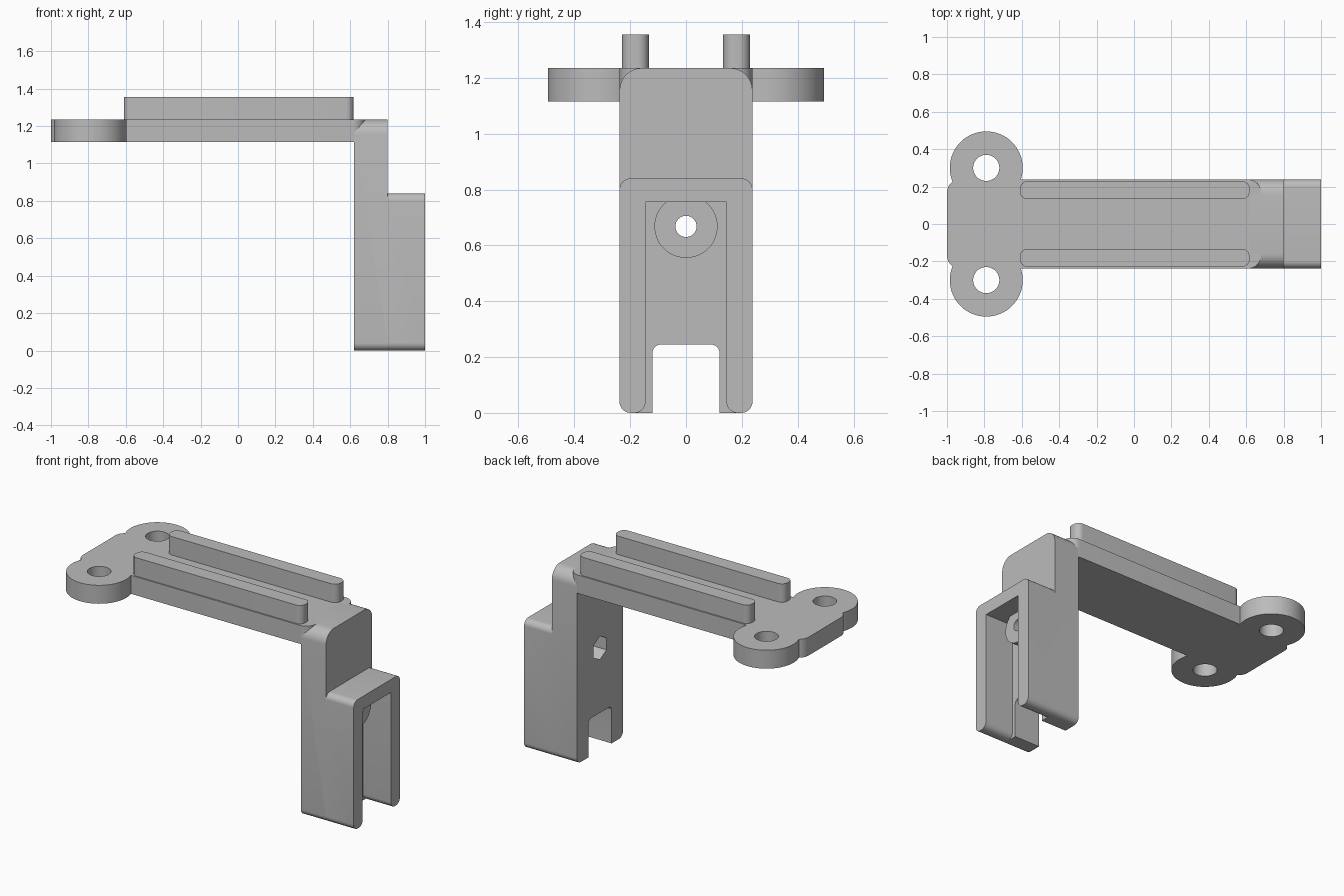
import bpy, bmesh, math
from mathutils import Vector

cube = bpy.data.objects.get("Cube")
if cube:
    bpy.data.objects.remove(cube, do_unlink=True)

grey = bpy.data.materials.new("plain grey")
grey.use_nodes = True
GREY = (0.5, 0.5, 0.5, 1)
grey.diffuse_color = GREY
grey.node_tree.nodes["Principled BSDF"].inputs["Base Color"].default_value = GREY


def rounded(corners, steps=8):
    """Fillet each (u, v, radius) corner of an outline."""
    out = []
    for i, (u, v, r) in enumerate(corners):
        p = Vector((u, v))
        if r == 0:
            out.append(p)
            continue
        a = (Vector(corners[i - 1][:2]) - p).normalized()
        b = (Vector(corners[(i + 1) % len(corners)][:2]) - p).normalized()
        half = a.angle(b) / 2
        centre = p + (a + b).normalized() * r / math.sin(half)
        start = p + a * r / math.tan(half) - centre
        end = p + b * r / math.tan(half) - centre
        turn = math.atan2(start.x * end.y - start.y * end.x, start.dot(end))
        for k in range(steps + 1):
            t = turn * k / steps
            c, s = math.cos(t), math.sin(t)
            out.append(centre + Vector((start.x * c - start.y * s,
                                        start.x * s + start.y * c)))
    return out


def circle(u, v, r, n=48, phase=0.0):
    return [Vector((u + r * math.cos(phase + math.tau * k / n),
                    v + r * math.sin(phase + math.tau * k / n))) for k in range(n)]


def prism(name, outline, lo, hi, axis):
    """Extrude a (y, z) outline along x, or an (x, y) outline along z."""
    bm = bmesh.new()
    place = (lambda p, d: (d, p.x, p.y)) if axis == "x" else (lambda p, d: (p.x, p.y, d))
    rings = [[bm.verts.new(place(p, d)) for p in outline] for d in (lo, hi)]
    bm.faces.new(rings[0][::-1])
    bm.faces.new(rings[1])
    n = len(outline)
    for i in range(n):
        j = (i + 1) % n
        bm.faces.new((rings[0][i], rings[0][j], rings[1][j], rings[1][i]))
    bmesh.ops.recalc_face_normals(bm, faces=bm.faces)
    mesh = bpy.data.meshes.new(name)
    bm.to_mesh(mesh)
    bm.free()
    mesh.materials.append(grey)
    obj = bpy.data.objects.new(name, mesh)
    bpy.context.collection.objects.link(obj)
    return obj


def combine(base, other, operation):
    mod = base.modifiers.new("combine", "BOOLEAN")
    mod.operation, mod.solver, mod.object = operation, "EXACT", other
    bpy.context.view_layer.objects.active = base
    bpy.ops.object.modifier_apply(modifier=mod.name)
    bpy.data.objects.remove(other, do_unlink=True)


def box(u0, v0, u1, v1, r):
    return rounded([(u0, v0, r), (u1, v0, r), (u1, v1, r), (u0, v1, r)])


W = 0.238                      # half width of the body
BACK, MID, FRONT = 0.62, 0.8, 1.0
PLATE, TOP = 1.115, 1.235
BOLT = 0.668                   # height of the bolt hole

# Upright wall with a notched foot
upright = prism("upright", rounded([
    (-W, 0, 0.04), (-0.12, 0, 0), (-0.12, 0.245, 0.03), (0.12, 0.245, 0.03),
    (0.12, 0, 0), (W, 0, 0.04), (W, TOP, 0.08), (-W, TOP, 0.08)]), BACK, MID, "x")

# Channel with two legs and a roof
channel = prism("channel", rounded([
    (-W, 0, 0.04), (-0.145, 0, 0.04), (-0.145, 0.755, 0), (0.145, 0.755, 0),
    (0.145, 0, 0.04), (W, 0, 0.04), (W, 0.84, 0.04), (-W, 0.84, 0.04)]), MID, FRONT, "x")
combine(upright, channel, "UNION")

# Bolt boss, bolt hole and hexagonal nut recess
boss_top = [Vector((p.x, min(p.y, 0.757))) for p in circle(0, BOLT, 0.113)]
combine(upright, prism("boss", boss_top, MID - 0.02, 0.88, "x"), "UNION")
combine(upright, prism("bolt_hole", circle(0, BOLT, 0.038, 32), 0.5, 1.1, "x"), "DIFFERENCE")
combine(upright, prism("nut_recess", circle(0, BOLT, 0.077, 6, math.pi / 6),
                       0.5, 0.72, "x"), "DIFFERENCE")

# Top plate with two screw ears
plate = prism("top_plate", box(-1, -W, 0.68, W, 0.07), PLATE, TOP, "z")
for side in (-1, 1):
    combine(plate, prism("ear", circle(-0.79, side * 0.3, 0.195, 64), PLATE, TOP, "z"), "UNION")
for side in (-1, 1):
    combine(plate, prism("ear_hole", circle(-0.79, side * 0.3, 0.07), 1, 1.4, "z"), "DIFFERENCE")

# Pair of rails on the plate
parts = [upright, plate]
for side, name in ((-1, "right_rail"), (1, "left_rail")):
    y = side * 0.181
    parts.append(prism(name, box(-0.61, y - 0.048, 0.618, y + 0.048, 0.04), TOP - 0.01, 1.355, "z"))

# Smooth the rounded surfaces and keep the edges sharp
bpy.ops.object.select_all(action="DESELECT")
for obj in parts:
    obj.select_set(True)
bpy.context.view_layer.objects.active = upright
bpy.ops.object.shade_smooth_by_angle(angle=math.radians(30))
